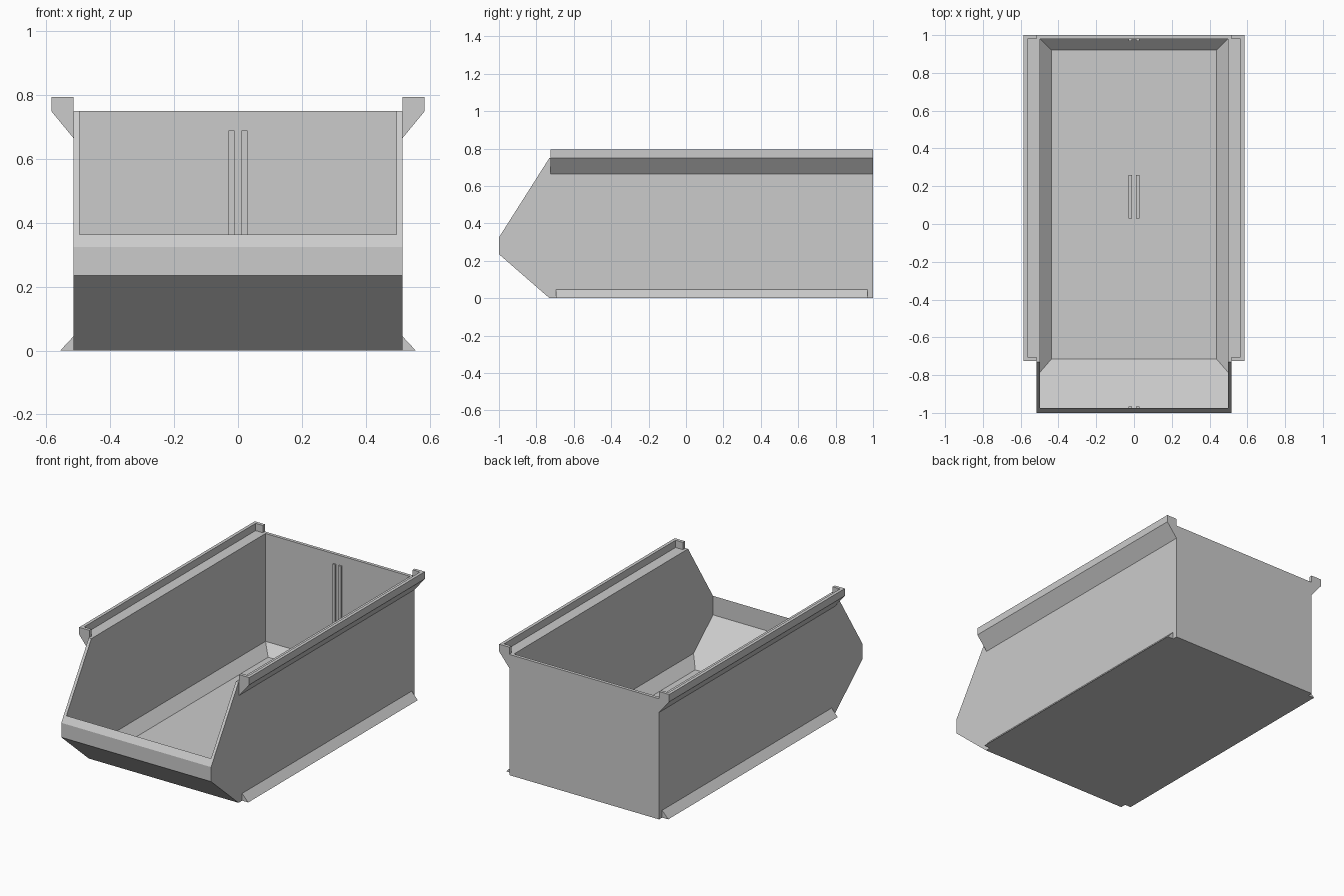
import bpy
import bmesh

cube = bpy.data.objects.get("Cube")
if cube:
    bpy.data.objects.remove(cube, do_unlink=True)

grey = bpy.data.materials.new("grey plastic")
grey.use_nodes = True
colour = (0.6, 0.6, 0.6, 1)
grey.diffuse_color = colour
grey.node_tree.nodes["Principled BSDF"].inputs["Base Color"].default_value = colour

# Main dimensions
HALF, INNER = 0.515, 0.497
RIM, FLOOR, CHAMFER = 0.75, 0.02, 0.06
RAIL_FRONT = -0.725


def hull(name, points):
    """Convex solid around the points, with flat faces merged."""
    bm = bmesh.new()
    for p in points:
        bm.verts.new(p)
    bmesh.ops.convex_hull(bm, input=bm.verts[:])
    bmesh.ops.dissolve_limit(bm, angle_limit=0.005, verts=bm.verts[:], edges=bm.edges[:])
    bmesh.ops.recalc_face_normals(bm, faces=bm.faces[:])
    mesh = bpy.data.meshes.new(name)
    bm.to_mesh(mesh)
    bm.free()
    mesh.materials.append(grey)
    obj = bpy.data.objects.new(name, mesh)
    bpy.context.scene.collection.objects.link(obj)
    return obj


def box(name, xs, ys, zs):
    return hull(name, [(x, y, z) for x in xs for y in ys for z in zs])


def prism_y(name, profile, ys):
    return hull(name, [(x, y, z) for x, z in profile for y in ys])


def carve(obj, cutter):
    """Cut one solid out of another and discard the cutter."""
    cutter.hide_render = True
    mod = obj.modifiers.new("carve", "BOOLEAN")
    mod.operation, mod.solver, mod.object = "DIFFERENCE", "EXACT", cutter
    bpy.context.view_layer.update()
    graph = bpy.context.evaluated_depsgraph_get()
    mesh = bpy.data.meshes.new_from_object(obj.evaluated_get(graph))
    obj.modifiers.clear()
    obj.data = mesh
    bpy.data.objects.remove(cutter, do_unlink=True)


def mirror_x(obj):
    obj.modifiers.new("mirror", "MIRROR").use_axis[0] = True


# Open-fronted bin body
outline = [(-1, 0.235), (-0.73, 0), (1, 0), (1, RIM), (-0.73, RIM), (-1, 0.325)]
body = hull("bin_body", [(x, y, z) for y, z in outline for x in (-HALF, HALF)])

# Hollow with chamfered floor edges and a sloping front
front_floor, front_wall, slope = -0.715, -0.975, 0.87
inside = [
    (INNER - CHAMFER, 0.98 - CHAMFER, FLOOR),
    (INNER - CHAMFER, front_floor, FLOOR),
    (INNER, 0.98, FLOOR + CHAMFER),
    (INNER, front_floor - CHAMFER / slope, FLOOR + CHAMFER),
    (INNER, front_wall, FLOOR + slope * (front_floor - front_wall)),
    (INNER, front_wall, 1),
    (INNER, 0.98, 1),
]
carve(body, hull("hollow", [(s * x, y, z) for x, y, z in inside for s in (-1, 1)]))

# Stacking rails with a recessed ledge
rail = prism_y("stacking_rail",
               [(HALF, 0.665), (0.585, RIM), (0.585, 0.795), (HALF, 0.795)],
               (RAIL_FRONT, 1))
carve(rail, box("ledge", (0.45, 0.565), (RAIL_FRONT + 0.02, 0.98), (RIM, 1)))
mirror_x(rail)

# Slanted runners along the base
mirror_x(prism_y("base_runner", [(HALF, 0), (0.557, 0), (HALF, 0.045)], (-0.695, 0.97)))

# Paired divider ribs on the back wall, floor and front lip
rib = (0.011, 0.029)
mirror_x(box("back_rib", rib, (0.97, 0.981), (FLOOR + CHAMFER, 0.69)))
mirror_x(box("floor_rib", rib, (0.03, 0.26), (FLOOR - 0.001, FLOOR + 0.01)))
mirror_x(box("front_rib", rib, (front_wall - 0.001, front_wall + 0.01), (0.24, 0.315)))
